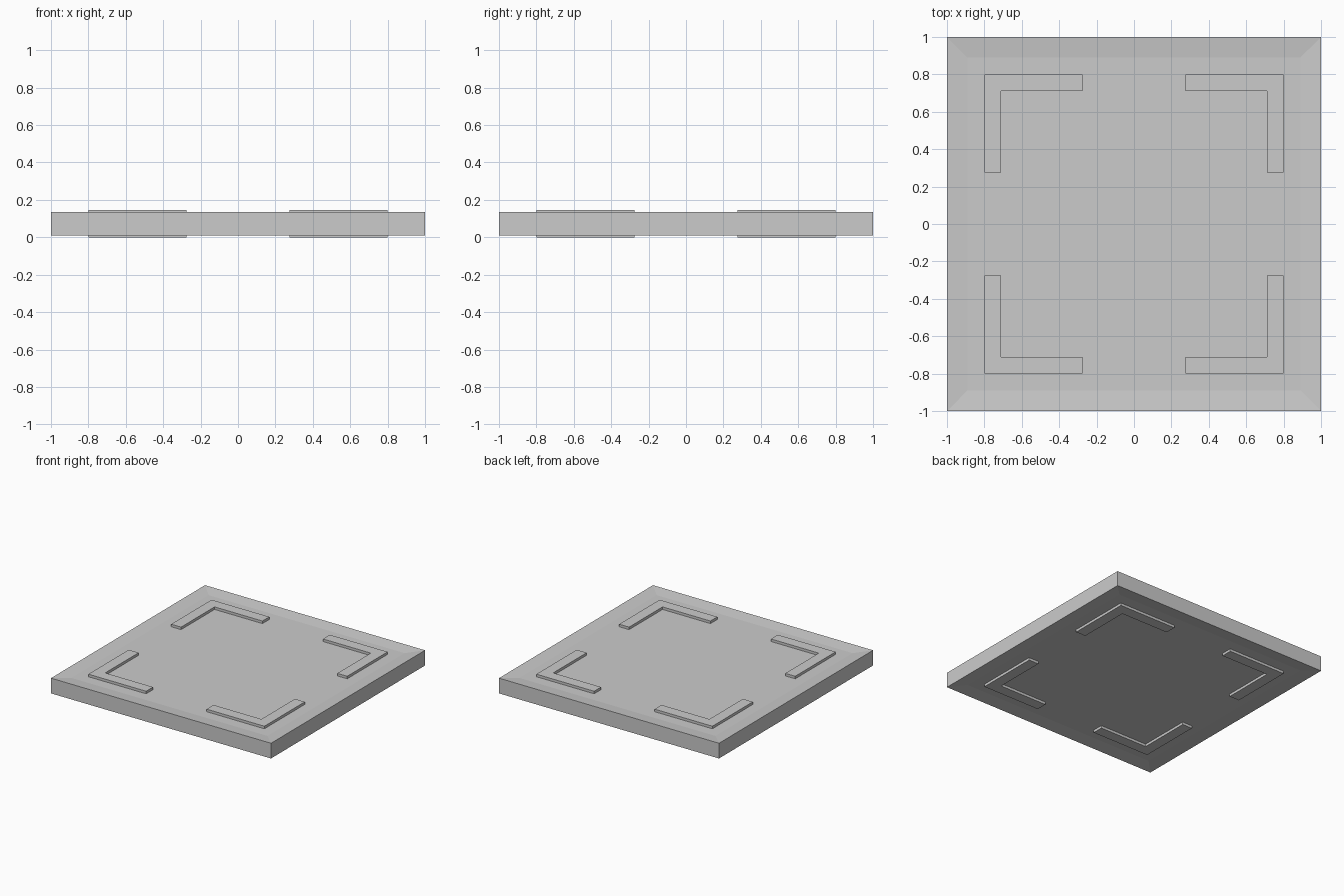
import bpy, bmesh

if "Cube" in bpy.data.objects:
    bpy.data.objects.remove(bpy.data.objects["Cube"])

MID = 0.0725      # mid height of the slab
HALF = 0.0625     # half thickness at the rim
RECESS = 0.011    # depth of the sunken panels
PROUD = 0.01      # bracket height above the rim


def make_object(name, bm):
    bmesh.ops.recalc_face_normals(bm, faces=bm.faces[:])
    mesh = bpy.data.meshes.new(name)
    bm.to_mesh(mesh)
    bm.free()
    obj = bpy.data.objects.new(name, mesh)
    obj.location.z = MID
    bpy.context.collection.objects.link(obj)
    return obj


# Square slab with a shallow sunken panel on top and bottom
bm = bmesh.new()
bmesh.ops.create_cube(bm, size=2)
bmesh.ops.scale(bm, vec=(1, 1, HALF), verts=bm.verts)
panels = [f for f in bm.faces if abs(f.normal.z) > 0.9]
bmesh.ops.inset_individual(bm, faces=panels, thickness=0.11, use_even_offset=True)
for face in panels:
    step = -RECESS if face.calc_center_median().z > 0 else RECESS
    bmesh.ops.translate(bm, vec=(0, 0, step), verts=face.verts)
make_object("slab", bm)

# Raised L-shaped corner brackets, mirrored to all corners and both faces
outer, inner, end = 0.8, 0.71, 0.275
profile = [(end, outer), (end, inner), (inner, inner),
           (inner, end), (outer, end), (outer, outer)]
bm = bmesh.new()
face = bm.faces.new([bm.verts.new((x, y, HALF - RECESS)) for x, y in profile])
ext = bmesh.ops.extrude_face_region(bm, geom=[face])
top = [v for v in ext["geom"] if isinstance(v, bmesh.types.BMVert)]
bmesh.ops.translate(bm, vec=(0, 0, RECESS + PROUD), verts=top)
brackets = make_object("corner_brackets", bm)
mirror = brackets.modifiers.new("mirror", 'MIRROR')
mirror.use_axis = (True, True, True)
mirror.use_mirror_merge = False
